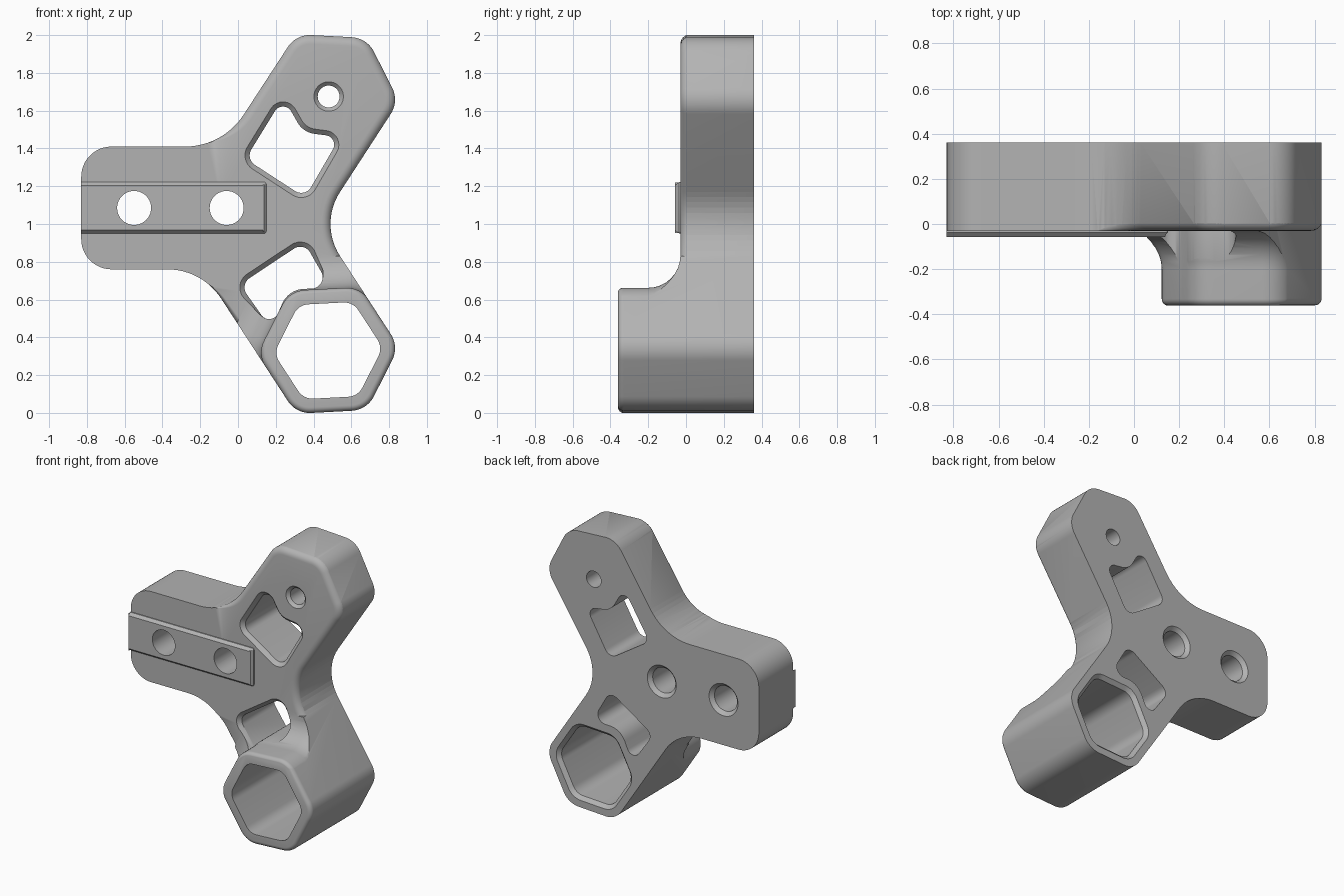
import bpy, bmesh
from math import sin, cos, tan, pi, radians
from mathutils import Vector

cube = bpy.data.objects.get("Cube")
if cube:
    bpy.data.objects.remove(cube, do_unlink=True)

FRONT, BACK, POST_FRONT = -0.03, 0.36, -0.36
POST = Vector((0.478, 0.33))
TIP = Vector((0.478, 1.67))

grey = bpy.data.materials.new("matte grey")
grey.use_nodes = True
grey.diffuse_color = (0.45, 0.45, 0.45, 1)
grey.node_tree.nodes["Principled BSDF"].inputs["Base Color"].default_value = grey.diffuse_color


def rounded(corners, steps=8):
    """Counter-clockwise (x, z, radius) corners -> list of (point, outward normal)."""
    out = []
    for i, (x, z, r) in enumerate(corners):
        p = Vector((x, z))
        a = (p - Vector(corners[i - 1][:2])).normalized()
        b = (Vector(corners[(i + 1) % len(corners)][:2]) - p).normalized()
        turn = b.angle_signed(a)
        start = p - a * r * tan(abs(turn) / 2)
        side = 1 if turn > 0 else -1
        n0 = Vector((a.y, -a.x))
        centre = start - n0 * r * side
        for k in range(steps + 1):
            t = turn * k / steps
            n = Vector((n0.x * cos(t) - n0.y * sin(t), n0.x * sin(t) + n0.y * cos(t)))
            out.append((centre + n * r * side, n))
    return out


def circle(x, z, r, steps=40):
    dirs = [Vector((cos(2 * pi * k / steps), sin(2 * pi * k / steps))) for k in range(steps)]
    return [(Vector((x, z)) + d * r, d) for d in dirs]


def hexagon(centre, apothem, r, first):
    reach = apothem / cos(pi / 6)
    angles = [radians(first + 60 * k) for k in range(6)]
    return rounded([(centre.x + reach * cos(a), centre.y + reach * sin(a), r) for a in angles])


def loft(name, profile, rings, weight=lambda p: 1, grow=0):
    """Skin a profile through (y, offset) rings; weight fades the offset."""
    bm = bmesh.new()
    loops = [[bm.verts.new((q.x, y, q.y)) for q in
              (p + n * (grow + off * weight(p)) for p, n in profile)] for y, off in rings]
    for lo, hi in zip(loops, loops[1:]):
        for i in range(len(lo)):
            bm.faces.new((lo[i - 1], lo[i], hi[i], hi[i - 1]))
    bm.faces.new(loops[0])
    bm.faces.new(loops[-1])
    bmesh.ops.recalc_face_normals(bm, faces=bm.faces)
    mesh = bpy.data.meshes.new(name)
    bm.to_mesh(mesh)
    bm.free()
    mesh.materials.append(grey)
    obj = bpy.data.objects.new(name, mesh)
    bpy.context.collection.objects.link(obj)
    return obj


def combine(obj, other, operation):
    bpy.context.view_layer.objects.active = obj
    mod = obj.modifiers.new("combine", 'BOOLEAN')
    mod.operation, mod.solver, mod.object = operation, 'EXACT', other
    bpy.ops.object.modifier_apply(modifier=mod.name)
    bpy.data.objects.remove(other, do_unlink=True)


def edge_round(y, r, steps=6):
    angles = [pi / 2 * k / steps for k in range(steps + 1)]
    return [(y + r * (1 - sin(a)), -r * (1 - cos(a))) for a in reversed(angles)]


def countersink(r, end):
    """Rings of a through cutter whose front edge is rounded outward."""
    return [(-0.6, r)] + [(FRONT + r * sin(a), r * (1 - sin(a)))
                          for a in (0, 0.25, 0.55, 0.9, pi / 2)] + [(end, 0)]


def ramp(v, lo, hi):
    t = min(1, max(0, (v - lo) / (hi - lo)))
    return t * t * (3 - 2 * t)


# Three-armed outline: hex-shaped tips and a square left arm
A = 0.325


def tip_corner(centre, angle):
    reach = A / cos(pi / 6)
    return (centre.x + reach * cos(radians(angle)), centre.y + reach * sin(radians(angle)), 0.14)


outline = rounded(
    [tip_corner(POST, a) for a in (-117, -57, 3)] + [(0.43, 1.0, 0.31)]
    + [tip_corner(TIP, a) for a in (-3, 57, 117)]
    + [(-0.08, 1.41, 0.37), (-0.83, 1.41, 0.16), (-0.83, 0.76, 0.16), (-0.19, 0.76, 0.34)], 12)

# Plate with a front rounding that fades out on the left arm
envelope = loft("plate_envelope", outline, edge_round(FRONT, 0.05) + [(0.5, 0)],
                lambda p: ramp(p.x, -0.2, 0.06), 0.003)

# Hexagonal post flaring into the plate
R = 0.17
flare = [(FRONT - R + R * sin(a), R * (1 - cos(a)))
         for a in (pi / 2 * k / 8 for k in range(9))]
post = loft("post_flare", hexagon(POST, A, 0.14, 3),
            edge_round(POST_FRONT - 0.002, 0.03) + flare + [(0.1, R)], grow=0.002)
combine(envelope, post, 'UNION')

body = loft("bracket_body", outline, edge_round(POST_FRONT, 0.03) + [(BACK, 0)])
combine(body, envelope, 'INTERSECT')

# Lightening pockets
upper = rounded([(0.04, 1.345, 0.06), (0.355, 1.14, 0.06), (0.54, 1.46, 0.05),
                 (0.345, 1.485, 0.12), (0.24, 1.67, 0.05)])
lower = rounded([(0.01, 0.68, 0.06), (0.175, 0.445, 0.05), (0.268, 0.655, 0.13),
                 (0.49, 0.66, 0.06), (0.35, 0.905, 0.06)])
combine(body, loft("upper_pocket", upper, countersink(0.025, 0.6)), 'DIFFERENCE')
combine(body, loft("lower_pocket", lower, countersink(0.025, 0.6),
                   lambda p: ramp((p - POST).length, 0.38, 0.46)), 'DIFFERENCE')

# Through holes
chamfered = [(-0.6, 0), (BACK - 0.025, 0), (BACK, 0.025), (0.6, 0.025)]
combine(body, loft("post_bore", hexagon(POST, 0.25, 0.09, 3), chamfered), 'DIFFERENCE')
combine(body, loft("tip_hole", circle(0.48, 1.675, 0.058), countersink(0.02, 0.6)), 'DIFFERENCE')

# Raised strip with bevelled edges on the left arm
strip_shape = rounded([(-0.83, 0.95, 0.002), (0.15, 0.95, 0.012),
                       (0.15, 1.222, 0.012), (-0.83, 1.222, 0.002)], 4)
strip = loft("mounting_strip", strip_shape, [(-0.057, -0.018), (-0.037, 0), (FRONT, 0)])
for v in strip.data.vertices:
    if v.co.x < -0.8:
        v.co.x = -0.83

# Bolt holes through the strip and the arm
for x in (-0.55, -0.06):
    for part in (body, strip):
        combine(part, loft("bolt_hole", circle(x, 1.085, 0.09), chamfered), 'DIFFERENCE')

for part in (body, strip):
    bpy.ops.object.select_all(action='DESELECT')
    part.select_set(True)
    bpy.context.view_layer.objects.active = part
    bpy.ops.object.shade_smooth_by_angle(angle=radians(30))
